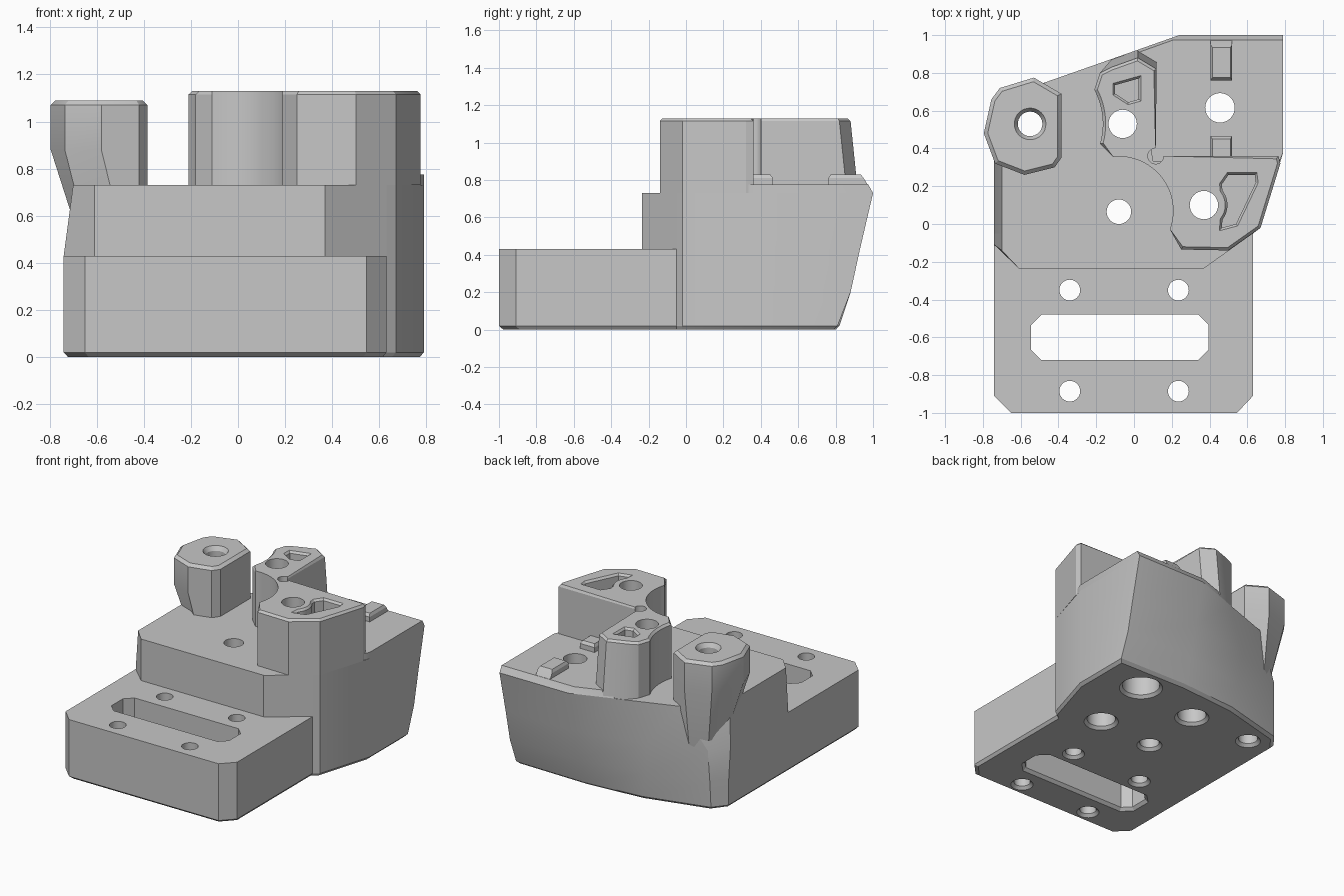
import bpy, bmesh, math
from mathutils import Vector

if "Cube" in bpy.data.objects:
    bpy.data.objects.remove(bpy.data.objects["Cube"], do_unlink=True)

grey = bpy.data.materials.new("plain_grey")
grey.use_nodes = True
GREY = (0.57, 0.57, 0.57, 1)
grey.diffuse_color = GREY
grey.node_tree.nodes["Principled BSDF"].inputs["Base Color"].default_value = GREY


def arc(cx, cy, r, start, end, n):
    angles = [math.radians(start + (end - start) * i / n) for i in range(n + 1)]
    return [(cx + r * math.cos(a), cy + r * math.sin(a)) for a in angles]


def inset(poly, d):
    """Move each side of a counter-clockwise outline inward by d."""
    out = []
    for i, p in enumerate(poly):
        p = Vector(p)
        a = (p - Vector(poly[i - 1])).normalized()
        b = (Vector(poly[(i + 1) % len(poly)]) - p).normalized()
        na, nb = Vector((-a.y, a.x)), Vector((-b.y, b.x))
        out.append(tuple(p + (na + nb) * d / max(1 + na.dot(nb), 0.4)))
    return out


def add_loft(bm, rings):
    """Closed solid through (z, outline) rings."""
    loops = [[bm.verts.new((x, y, z)) for x, y in poly] for z, poly in rings]
    n = len(loops[0])
    for low, high in zip(loops, loops[1:]):
        for i in range(n):
            j = (i + 1) % n
            bm.faces.new((low[i], low[j], high[j], high[i]))
    bm.faces.new(loops[0][::-1])
    bm.faces.new(loops[-1])


def make(name, *solids):
    bm = bmesh.new()
    for rings in solids:
        add_loft(bm, rings)
    bmesh.ops.recalc_face_normals(bm, faces=bm.faces)
    mesh = bpy.data.meshes.new(name)
    bm.to_mesh(mesh)
    bm.free()
    mesh.materials.append(grey)
    obj = bpy.data.objects.new(name, mesh)
    bpy.context.scene.collection.objects.link(obj)
    return obj


def bottom_inset(poly):
    return [(x * 0.975, (y + 0.05) * 0.975 - 0.05) for x, y in poly]


def box(x0, x1, y0, y1):
    return [(x0, y0), (x1, y0), (x1, y1), (x0, y1)]


# Front base block
foot = [(-0.65, -1), (0.545, -1), (0.63, -0.91), (0.63, -0.05), (-0.74, -0.05), (-0.74, -0.91)]
base = make("front_base", [(0, bottom_inset(foot)), (0.02, foot), (0.43, foot)])

# Middle step
step = make("middle_step", [
    (0.43, [(-0.61, -0.235), (0.37, -0.235), (0.63, -0.05), (-0.74, -0.05), (-0.74, -0.11)]),
    (0.73, [(-0.61, -0.235), (0.37, -0.235), (0.63, -0.05), (-0.70, -0.05), (-0.70, -0.14)])])


# Rear body with its leaning back wall
def body_ring(left, back):
    return [(left, -0.05), (0.63, -0.05), (0.67, -0.02), (0.79, 0.38)] + back


low = body_ring(-0.74, [(0.79, 0.81), (0.24, 0.82), (-0.2, 0.785), (-0.665, 0.665), (-0.74, 0.57)])
body = make("rear_body", [
    (0, bottom_inset(low)),
    (0.02, low),
    (0.2, body_ring(-0.74, [(0.79, 0.88), (0.24, 0.88), (-0.24, 0.8), (-0.66, 0.67), (-0.74, 0.57)])),
    (0.43, body_ring(-0.74, [(0.79, 0.93), (0.24, 0.93), (-0.26, 0.82), (-0.65, 0.68), (-0.74, 0.55)])),
    (0.73, body_ring(-0.70, [(0.79, 1), (0.24, 1), (-0.1, 0.88), (-0.47, 0.75), (-0.70, 0.5)]))])

# Raised deck at the rear
deck = make("rear_deck", [
    (0.73, [(0.1, 0.33), (0.77, 0.33), (0.79, 0.38), (0.79, 1), (0.24, 1), (-0.06, 0.894), (0.05, 0.6)]),
    (0.775, [(0.1, 0.33), (0.77, 0.33), (0.79, 0.38), (0.79, 0.975), (0.21, 0.975), (0, 0.9), (0.05, 0.6)])])

# Small locating lugs
lugs = []
for name, y0, y1, lean in (("rear_lug", 0.76, 0.975, 0.025), ("inner_lug", 0.34, 0.465, 0)):
    lugs.append(make(name, [
        (0.77, box(0.405, 0.52, y0, y1)),
        (0.81, box(0.405, 0.52, y0, y1 - lean)),
        (0.83, box(0.415, 0.51, y0 + 0.015, y1 - lean - 0.015))]))

# Twin tower with round clearance on the inside; only the outer rim is bevelled
relief = arc(0.115, 0.36, 0.042, 0, -270, 14)
clearance = arc(-0.08, 0.07, 0.287, 96, -20, 24)
tower_plan = ([(0.25, -0.135), (0.5, -0.14), (0.67, -0.02), (0.775, 0.32), (0.765, 0.36)]
              + relief
              + [(0.12, 0.82), (0.02, 0.88), (-0.12, 0.83), (-0.18, 0.80)]
              + arc(-0.55, 0.53, 0.385, 28, -16, 10)
              + clearance)
tower_foot = [(x, y + 0.04 if y > 0.81 else y) for x, y in tower_plan]
sharp = set(relief + clearance)
tower_top = [p if p in sharp else q for p, q in zip(tower_plan, inset(tower_plan, 0.015))]
tower = make("twin_tower", [(0.73, tower_foot), (1.115, tower_plan), (1.13, tower_top)])

# Corner boss that tapers into the body on its outer side
boss_plan = [(-0.58, 0.26), (-0.42, 0.30), (-0.385, 0.35), (-0.385, 0.69), (-0.53, 0.775),
             (-0.71, 0.72), (-0.755, 0.66), (-0.795, 0.48), (-0.735, 0.32)]
boss_foot = [(-0.45, 0.293), (-0.42, 0.30), (-0.385, 0.35), (-0.385, 0.69), (-0.53, 0.71),
             (-0.62, 0.64), (-0.625, 0.58), (-0.625, 0.5), (-0.6, 0.42)]
boss = make("corner_boss", [(0.35, boss_foot), (0.88, boss_plan), (1.07, boss_plan),
                            (1.09, inset(boss_plan, 0.02))])


# Drilled holes: centre, bore radius, counterbore radius
def hole(x, y, r, wide=None, flare=0):
    wide = wide or r
    sizes = [(-0.01, wide + 0.03), (0.02, wide)]
    if wide > r:
        sizes += [(0.3, wide), (0.3, r)]
    sizes += [(1.06, r), (1.1, r + flare)] if flare else []
    sizes += [(1.2, r + flare)]
    return [(z, arc(x, y, s, 0, 348.75, 31)) for z, s in sizes]


holes = [hole(x, y, 0.055) for x in (-0.34, 0.235) for y in (-0.35, -0.885)]
holes += [hole(-0.08, 0.065, 0.065), hole(-0.55, 0.53, 0.065, flare=0.025),
          hole(-0.06, 0.53, 0.075, 0.095), hole(0.37, 0.1, 0.075, 0.095),
          hole(0.455, 0.615, 0.078, 0.125)]

# Long slot through the base
a, b, c, d, k = -0.545, 0.395, -0.72, -0.48, 0.055
slot_plan = [(a + k, c), (b - k, c), (b, c + k), (b, d - k), (b - k, d), (a + k, d), (a, d - k), (a, c + k)]
slot = [(-0.01, inset(slot_plan, -0.03)), (0.02, slot_plan), (0.6, slot_plan)]

# Shallow pockets in the tower tops
pocket_a = [(-0.1, 0.69), (-0.03, 0.645), (0.025, 0.66), (0.025, 0.77), (-0.1, 0.735)]
pocket_b = ([(0.465, -0.02), (0.54, 0.0), (0.645, 0.22), (0.64, 0.26), (0.5, 0.26), (0.465, 0.21)]
            + arc(0.37, 0.1, 0.125, 38, -38, 8))
pockets = [[(1.04, p), (1.115, p), (1.14, inset(p, -0.02))] for p in (pocket_a, pocket_b)]

cutter = make("hole_cutter", *holes, slot, *pockets)
cutter.hide_render = True

for part in [base, step, body, deck, tower, boss] + lugs:
    bpy.ops.object.select_all(action="DESELECT")
    part.select_set(True)
    bpy.context.view_layer.objects.active = part
    if part not in lugs:
        mod = part.modifiers.new("holes", "BOOLEAN")
        mod.operation, mod.solver, mod.object = "DIFFERENCE", "EXACT", cutter
        bpy.ops.object.modifier_apply(modifier=mod.name)
    bpy.ops.object.shade_smooth_by_angle(angle=math.radians(25))

bpy.data.objects.remove(cutter, do_unlink=True)
